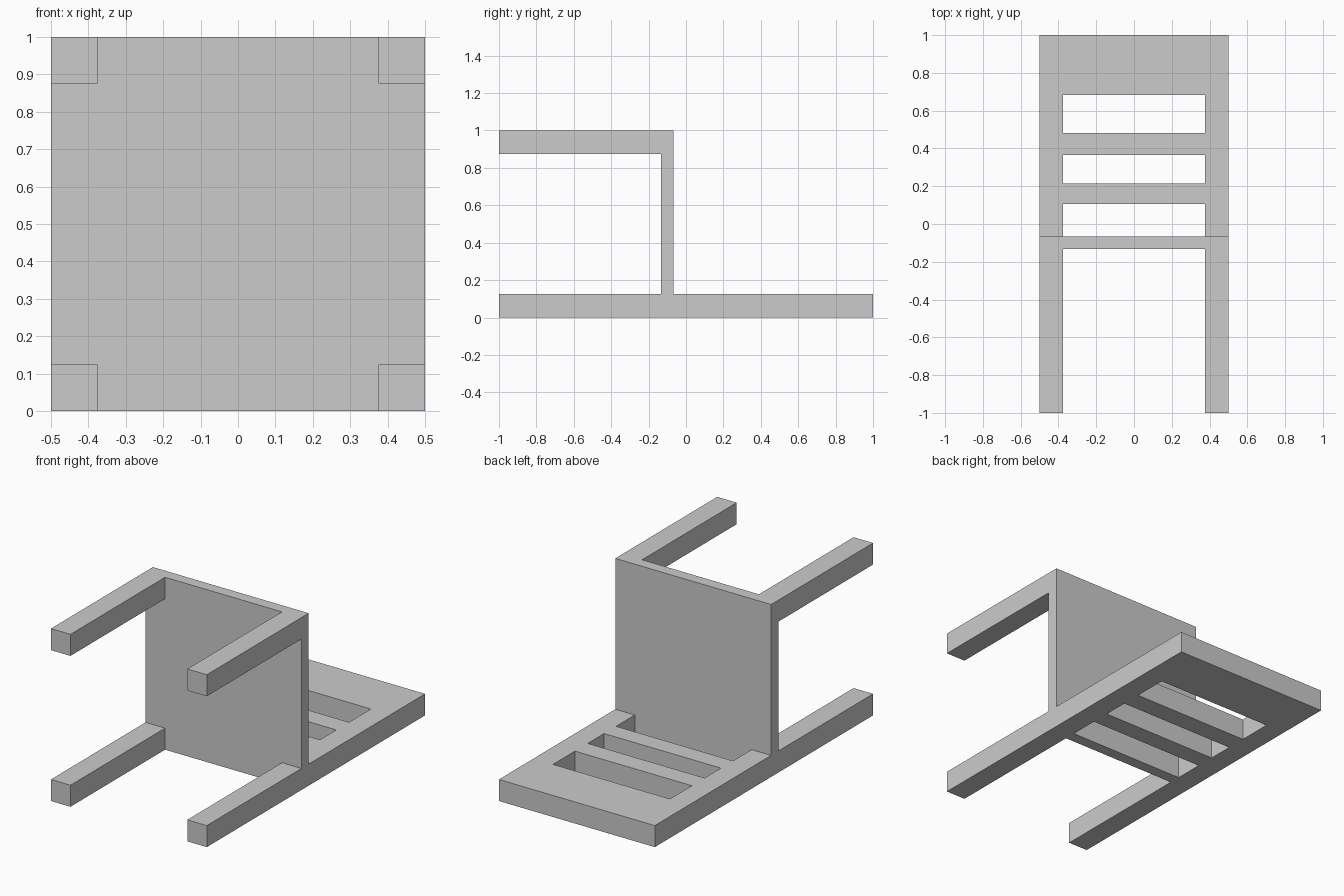
import bpy, bmesh
from mathutils import Vector

if "Cube" in bpy.data.objects:
    bpy.data.objects.remove(bpy.data.objects["Cube"])

HALF_W = 0.5            # half width of the chair
T = 0.125               # leg and slat thickness
INNER = HALF_W - T      # inner side of the legs
SEAT_Y = (-0.133, -0.066)


def finish(name, bm):
    bmesh.ops.recalc_face_normals(bm, faces=bm.faces)
    mesh = bpy.data.meshes.new(name)
    bm.to_mesh(mesh)
    bm.free()
    obj = bpy.data.objects.new(name, mesh)
    bpy.context.collection.objects.link(obj)
    return obj


def box(name, x, y, z):
    bm = bmesh.new()
    bmesh.ops.create_cube(bm, size=1)
    for v in bm.verts:
        v.co = Vector([(a + b) / 2 + c * (b - a) for c, (a, b) in zip(v.co, (x, y, z))])
    return finish(name, bm)


# Seat: upright panel, notched at the bottom corners around the back posts
profile = [(-INNER, 0), (INNER, 0), (INNER, T), (HALF_W, T),
           (HALF_W, 1), (-HALF_W, 1), (-HALF_W, T), (-INNER, T)]
bm = bmesh.new()
face = bm.faces.new([bm.verts.new((x, SEAT_Y[0], z)) for x, z in profile])
ext = bmesh.ops.extrude_face_region(bm, geom=[face], use_keep_orig=True)
bmesh.ops.translate(bm, vec=(0, SEAT_Y[1] - SEAT_Y[0], 0),
                    verts=[g for g in ext["geom"] if isinstance(g, bmesh.types.BMVert)])
finish("seat", bm)

# Front legs and full-length back posts, one pair per side
for side, x in (("left", (-HALF_W, -INNER)), ("right", (INNER, HALF_W))):
    box("front_leg_" + side, x, (-1, SEAT_Y[0]), (1 - T, 1))
    box("back_post_" + side, x, (-1, 1), (0, T))

# Backrest: two slats and a wide top rail between the posts
for name, y in (("lower_slat", (0.105, 0.215)),
                ("upper_slat", (0.365, 0.482)),
                ("top_rail", (0.683, 1))):
    box(name, (-INNER, INNER), y, (0, T))
